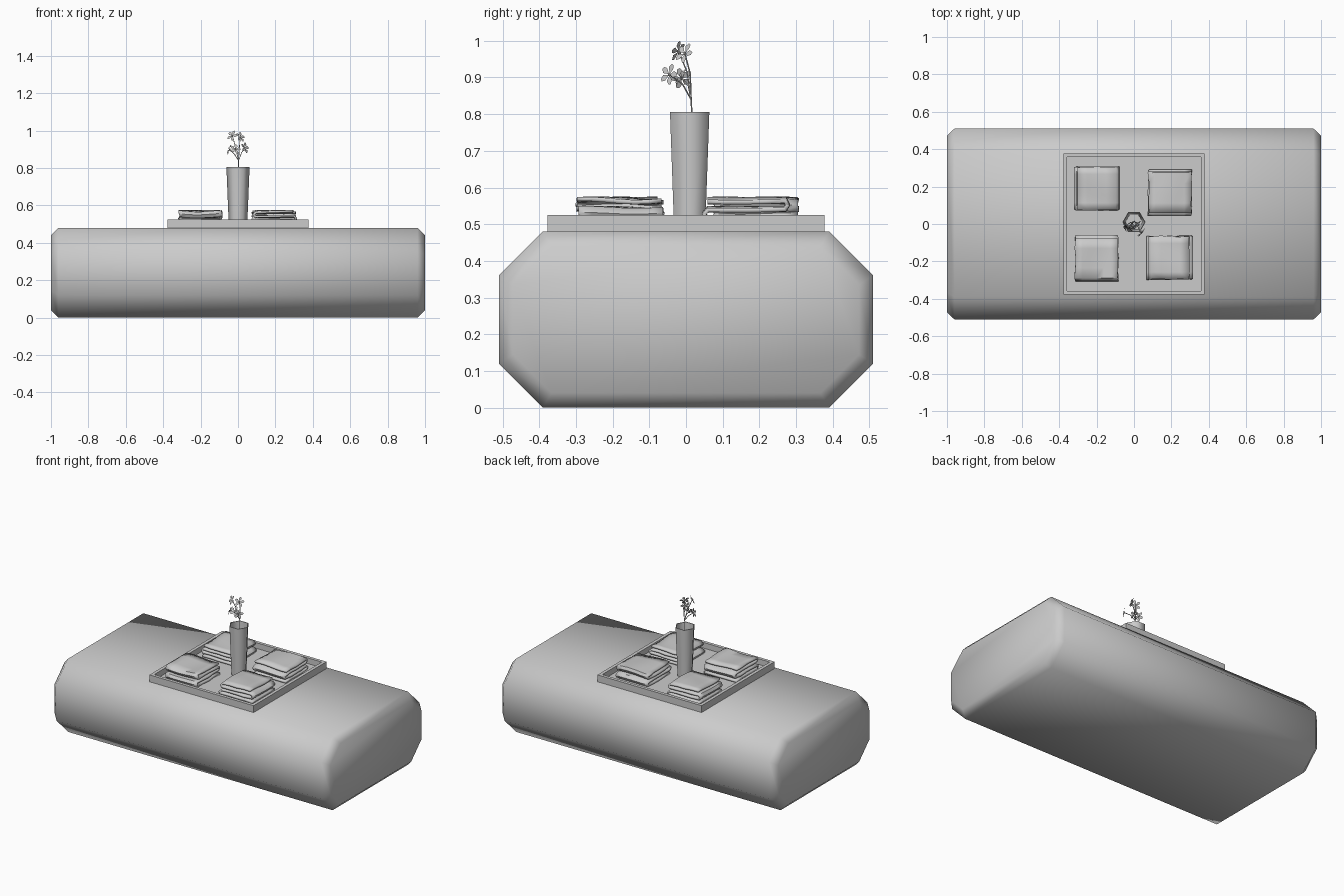
import bpy, bmesh, math, random
from mathutils import Vector, Matrix

if "Cube" in bpy.data.objects:
    bpy.data.objects.remove(bpy.data.objects["Cube"])

random.seed(4)


def finish(name, bm, angle=None):
    mesh = bpy.data.meshes.new(name)
    bm.normal_update()
    bm.to_mesh(mesh)
    bm.free()
    ob = bpy.data.objects.new(name, mesh)
    bpy.context.collection.objects.link(ob)
    if angle:
        bpy.context.view_layer.objects.active = ob
        ob.select_set(True)
        bpy.ops.object.shade_smooth_by_angle(angle=math.radians(angle))
        ob.select_set(False)
    return ob


def loft(name, rings, angle=None):
    """Skin a list of equal closed rings and cap both ends."""
    bm = bmesh.new()
    vs = [[bm.verts.new(p) for p in r] for r in rings]
    n = len(rings[0])
    for a, b in zip(vs, vs[1:]):
        for i in range(n):
            j = (i + 1) % n
            bm.faces.new((a[i], a[j], b[j], b[i]))
    bm.faces.new(vs[0][::-1])
    bm.faces.new(vs[-1])
    bmesh.ops.recalc_face_normals(bm, faces=bm.faces)
    return finish(name, bm, angle)


# Ottoman: octagonal section with chamfered ends
def octagon(x, hy, hz, cut):
    q = [(hy, hz - cut), (hy - cut, hz)]
    half = q + [(-y, z) for y, z in q[::-1]]
    return [(x, y, 0.24 + z) for y, z in half + [(-y, -z) for y, z in half]]


full, small = (0.51, 0.24, 0.12), (0.472, 0.2, 0.105)
loft("ottoman", [octagon(-1, *small), octagon(-0.96, *full),
                 octagon(0.96, *full), octagon(1, *small)], 60)


# Tray: square with a raised rim
def square(h, z):
    return [(-h, -h, z), (h, -h, z), (h, h, z), (-h, h, z)]


loft("tray", [square(0.378, 0.48), square(0.378, 0.525),
              square(0.357, 0.525), square(0.357, 0.488)])


# Vase: hollow tapered hexagon
def hexagon(r, z):
    return [(r * math.cos(k * math.pi / 3), 0.01 + r * math.sin(k * math.pi / 3), z)
            for k in range(6)]


loft("vase", [hexagon(0.049, 0.488), hexagon(0.062, 0.806),
              hexagon(0.057, 0.806), hexagon(0.046, 0.5)], 65)


# Folded cloths: a zigzag strip, extruded and thickened
def folded_cloth(name, x, y, turn):
    layers, pitch, z0 = 4, 0.0235, 0.494
    path = []
    for k in range(layers):
        half = 0.112 - 0.003 * k + random.uniform(-0.003, 0.003)
        s = 1 if k % 2 == 0 else -1
        z = z0 + k * pitch
        path += [(s * half * t, z) for t in (-1, -0.5, 0, 0.5, 1)]
        if k < layers - 1:
            path.append((s * (half + 0.007), z + pitch / 2))
    bm = bmesh.new()
    cols, rows = 6, []
    phase = random.uniform(0, 6)
    for u, z in path:
        row = []
        for c in range(cols + 1):
            v = -0.115 + 0.23 * c / cols
            level = (z - z0) / (pitch * layers)
            wave = 0.006 * level * math.sin(22 * v + 9 * u + phase)
            edge = random.uniform(-0.004, 0.004) if c in (0, cols) else 0
            row.append(bm.verts.new((u, v + edge, z + wave)))
        rows.append(row)
    for a, b in zip(rows, rows[1:]):
        for c in range(cols):
            bm.faces.new((a[c], a[c + 1], b[c + 1], b[c]))
    ob = finish(name, bm, 50)
    ob.location = (x, y, 0)
    ob.rotation_euler.z = math.radians(turn)
    mod = ob.modifiers.new("thickness", 'SOLIDIFY')
    mod.thickness = 0.012
    mod.offset = 0


for name, x, y, turn in (("cloth_back_left", -0.2, 0.19, 0),
                         ("cloth_back_right", 0.192, 0.165, 90),
                         ("cloth_front_right", 0.195, -0.18, 180),
                         ("cloth_front_left", -0.2, -0.182, 270)):
    folded_cloth(name, x, y, turn)

# Flowers: centre and facing direction
flowers = [((0.012, -0.003, 0.965), (0.6, -0.6, 0.4)),
           ((-0.03, -0.02, 0.972), (-0.5, -0.8, 0.4)),
           ((0.035, -0.045, 0.908), (0.7, -0.6, 0.2)),
           ((-0.015, -0.012, 0.9), (0.2, -0.8, 0.5)),
           ((-0.045, -0.012, 0.897), (-0.9, -0.2, 0.3))]


def blossom(name, centre, facing):
    bm = bmesh.new()
    shape = [(0.002, 0, 0), (0.017, -0.009, 0.004), (0.028, -0.005, 0.003),
             (0.030, 0.003, 0.003), (0.018, 0.009, 0.004)]
    for k in range(5):
        rot = Matrix.Rotation(k * math.tau / 5, 3, 'Z')
        bm.faces.new([bm.verts.new(rot @ Vector(p)) for p in shape])
    bmesh.ops.create_icosphere(bm, subdivisions=1, radius=0.005)
    ob = finish(name, bm)
    ob.location = centre
    ob.rotation_mode = 'QUATERNION'
    ob.rotation_quaternion = Vector(facing).to_track_quat('Z', 'Y')


# Stems: one main stalk and a twig to each blossom
curve = bpy.data.curves.new("stems", 'CURVE')
curve.dimensions = '3D'
curve.bevel_depth = 0.0022
curve.bevel_resolution = 0


def stem(points):
    sp = curve.splines.new('POLY')
    sp.points.add(len(points) - 1)
    for p, co in zip(sp.points, points):
        p.co = (*co, 1)


fork = Vector((0.003, 0.014, 0.84))
stem([(0, 0.012, 0.5), (0.002, 0.016, 0.8), fork])
for i, (c, n) in enumerate(flowers):
    blossom(f"flower_{i + 1}", c, n)
    c = Vector(c)
    mid = fork.lerp(c, 0.5) + Vector((0, 0.006, 0.008))
    stem([fork, mid, c])
bpy.context.collection.objects.link(bpy.data.objects.new("stems", curve))
